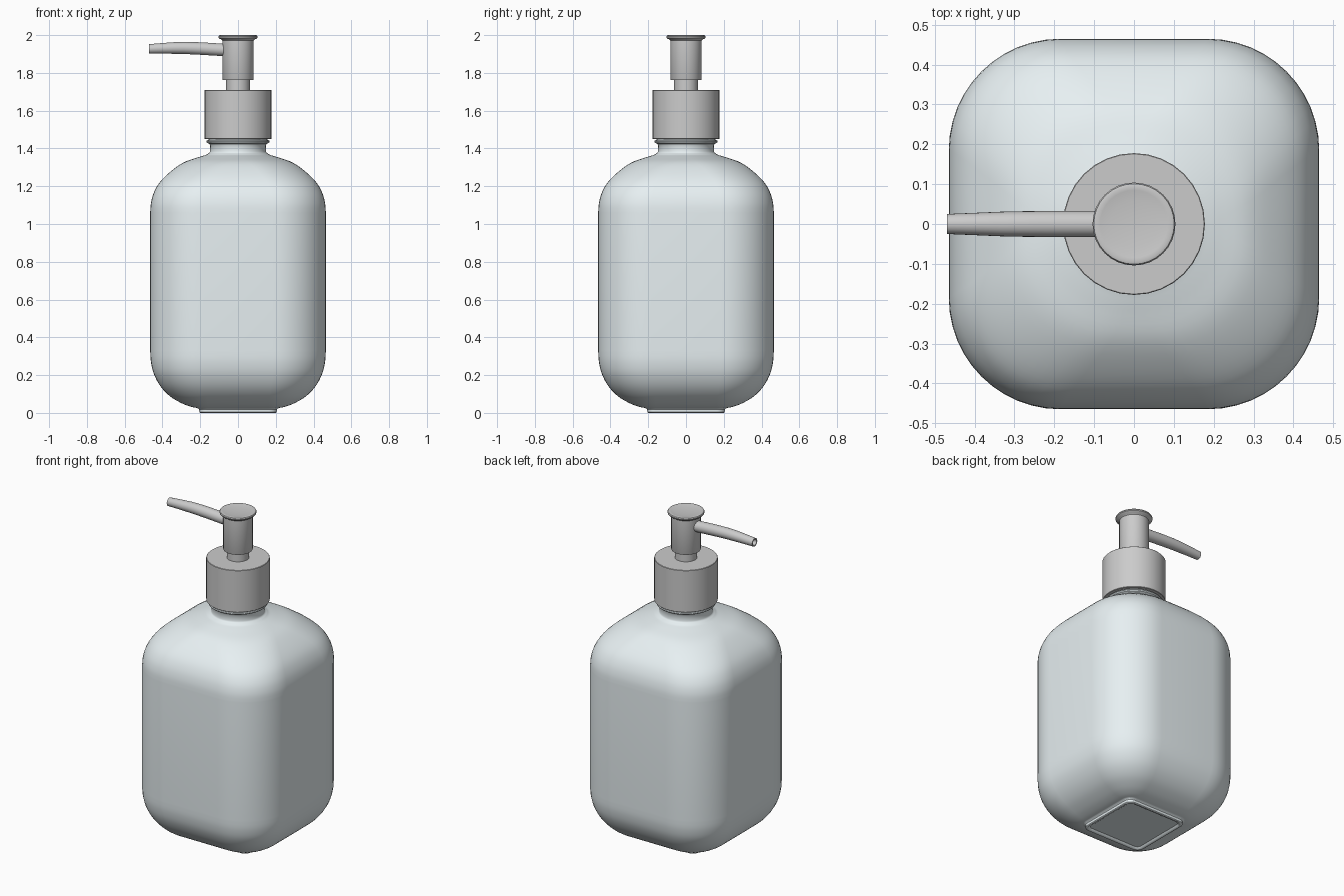
import bpy, bmesh, math
from mathutils import Vector

if "Cube" in bpy.data.objects:
    bpy.data.objects.remove(bpy.data.objects["Cube"])


def loft(name, rings, angle=35, material=None):
    """Skin a list of equal-length point rings and close both ends."""
    bm = bmesh.new()
    rows = [[bm.verts.new(p) for p in ring] for ring in rings]
    n = len(rows[0])
    for a, b in zip(rows, rows[1:]):
        for i in range(n):
            j = (i + 1) % n
            bm.faces.new((a[i], a[j], b[j], b[i]))
    bm.faces.new(rows[0][::-1])
    bm.faces.new(rows[-1])
    bmesh.ops.remove_doubles(bm, verts=bm.verts, dist=1e-5)
    bmesh.ops.recalc_face_normals(bm, faces=bm.faces)
    for f in bm.faces:
        f.smooth = True
    mesh = bpy.data.meshes.new(name)
    bm.to_mesh(mesh)
    bm.free()
    mesh.set_sharp_from_angle(angle=math.radians(angle))
    if material:
        mesh.materials.append(material)
    obj = bpy.data.objects.new(name, mesh)
    bpy.context.collection.objects.link(obj)
    return obj


def rounded_square(h, r, z, seg=12):
    pts = []
    for k in range(4):
        mid = math.pi / 4 + k * math.pi / 2
        cx = math.copysign(h - r, math.cos(mid))
        cy = math.copysign(h - r, math.sin(mid))
        for i in range(seg + 1):
            a = (k + i / seg) * math.pi / 2
            pts.append((cx + r * math.cos(a), cy + r * math.sin(a), z))
    return pts


def lathe(name, profile, sides=32):
    turn = [2 * math.pi * i / sides for i in range(sides)]
    return loft(name, [[(r * math.cos(a), r * math.sin(a), z) for a in turn]
                       for r, z in profile])


def smooth_path(keys, steps=4):
    """Catmull-Rom curve through the key vectors."""
    p = [Vector(k) for k in keys]
    p = [p[0]] + p + [p[-1]]
    out = []
    for a, b, c, d in zip(p, p[1:], p[2:], p[3:]):
        for s in range(steps):
            t = s / steps
            out.append(0.5 * (2 * b + (c - a) * t + (2 * a - 5 * b + 4 * c - d) * t * t
                              + (3 * b - a - 3 * c + d) * t ** 3))
    return out + [p[-1]]


glaze = bpy.data.materials.new("pale_blue_grey")
glaze.diffuse_color = (0.80, 0.87, 0.89, 1)
glaze.use_nodes = True
glaze.node_tree.nodes["Principled BSDF"].inputs["Base Color"].default_value = glaze.diffuse_color

# Bottle: (half width, corner radius, z) from the recessed foot up to the neck
foot = [(0.180, 0.025, 0.010), (0.186, 0.03, 0.004), (0.192, 0.034, 0.0),
        (0.200, 0.04, 0.0), (0.205, 0.042, 0.004), (0.206, 0.044, 0.018)]
lower = [(0.215, 0.055, 0.026), (0.25, 0.09, 0.033), (0.30, 0.14, 0.052), (0.36, 0.195, 0.088),
         (0.41, 0.235, 0.140), (0.445, 0.262, 0.205), (0.461, 0.276, 0.27),
         (0.465, 0.28, 0.33)]
upper = [(0.465, 0.28, 1.06), (0.461, 0.278, 1.11), (0.446, 0.272, 1.165),
         (0.415, 0.262, 1.22), (0.36, 0.25, 1.275), (0.29, 0.235, 1.325),
         (0.215, 0.2, 1.352), (0.17, 0.17, 1.366), (0.152, 0.152, 1.377),
         (0.148, 0.148, 1.39)]
neck = [(0.147, 0.147, 1.415), (0.152, 0.152, 1.424), (0.165, 0.165, 1.430),
        (0.168, 0.168, 1.436), (0.166, 0.166, 1.442), (0.155, 0.155, 1.446),
        (0.155, 0.155, 1.47)]
sections = foot + smooth_path(lower) + smooth_path(upper) + neck
loft("bottle", [rounded_square(*s) for s in sections], material=glaze)

# Screw collar and pump stem
lathe("collar", [(0.176, 1.450), (0.178, 1.452), (0.178, 1.708), (0.176, 1.710)])
lathe("pump_stem", [(0.063, 1.70), (0.063, 1.77)])

# Pump head with flared, slightly dished thumb plate
lathe("pump_head", [(0.082, 1.762), (0.083, 1.764), (0.083, 1.972), (0.088, 1.977),
                    (0.098, 1.981), (0.103, 1.986), (0.104, 1.992), (0.101, 1.998),
                    (0.095, 2.0), (0.085, 1.998), (0.06, 1.995), (0.02, 1.993)])

# Spout: (x, centre z, radius), ending in a hollow tip
spout = [(-0.06, 1.921, 0.033), (-0.10, 1.923, 0.033), (-0.20, 1.929, 0.033),
         (-0.28, 1.932, 0.032), (-0.33, 1.932, 0.031), (-0.40, 1.930, 0.028),
         (-0.47, 1.927, 0.025), (-0.47, 1.927, 0.018), (-0.43, 1.928, 0.018)]
loft("spout", [[(x, r * math.cos(a), z + r * math.sin(a))
                for a in (2 * math.pi * i / 24 for i in range(24))]
               for x, z, r in spout])
